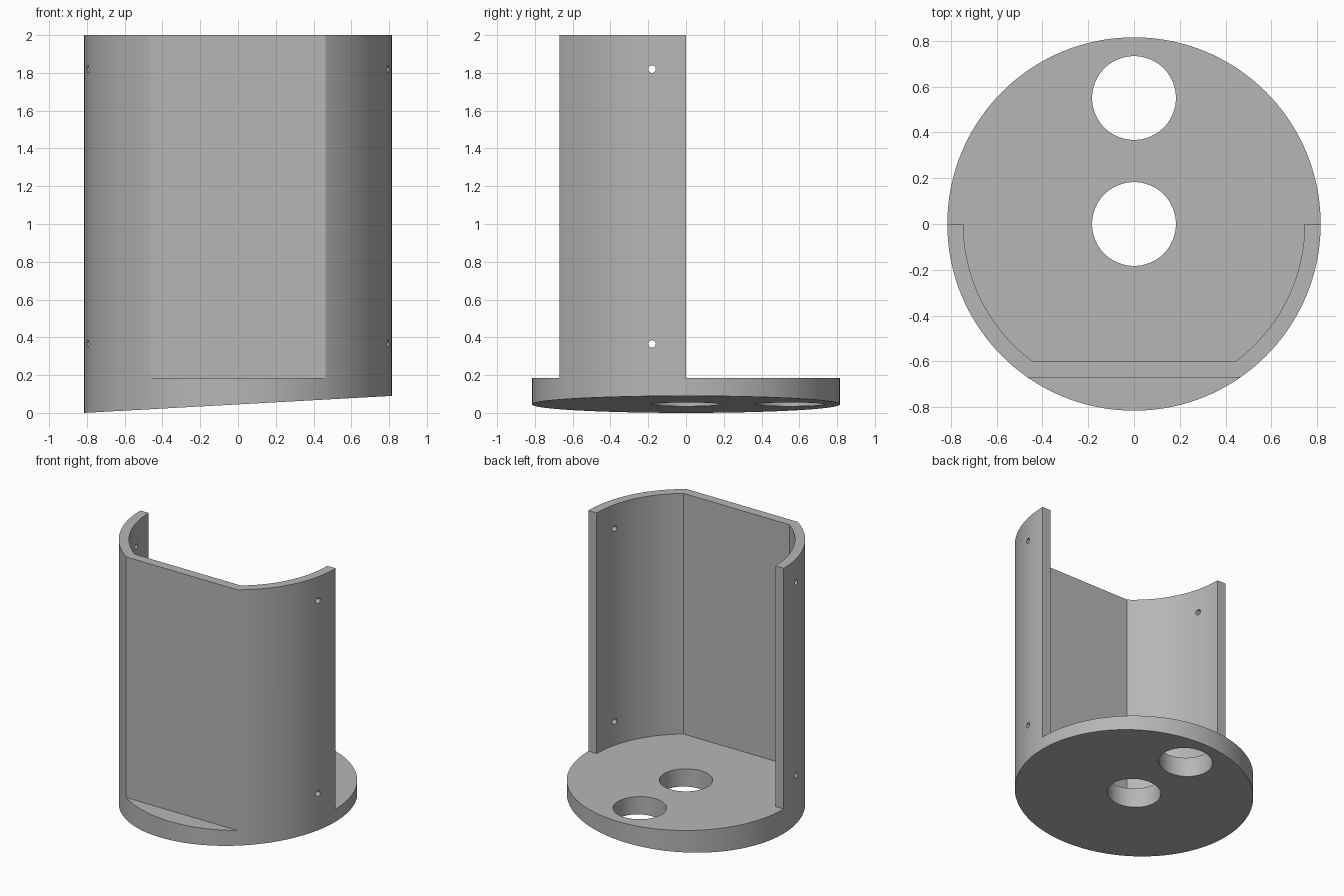
import bpy, bmesh, math
from mathutils import Matrix

R_OUT, R_IN = 0.815, 0.745      # shell radii
FLAT_OUT, FLAT_IN = -0.67, -0.60  # front flat panel, outer and inner side
FLOOR, TOP = 0.185, 2.0

if "Cube" in bpy.data.objects:
    bpy.data.objects.remove(bpy.data.objects["Cube"], do_unlink=True)

grey = bpy.data.materials.new("plain grey")
grey.use_nodes = True
colour = (0.47, 0.47, 0.47, 1)
grey.diffuse_color = colour
grey.node_tree.nodes["Principled BSDF"].inputs["Base Color"].default_value = colour


def prism(name, outline, z0, z1):
    """Solid made by raising a closed outline from z0 to z1."""
    bm = bmesh.new()
    low = bm.faces.new([bm.verts.new((x, y, z0)) for x, y in outline])
    up = bmesh.ops.extrude_face_region(bm, geom=[low])["geom"]
    for v in up:
        if isinstance(v, bmesh.types.BMVert):
            v.co.z = z1
    bmesh.ops.recalc_face_normals(bm, faces=bm.faces)
    mesh = bpy.data.meshes.new(name)
    bm.to_mesh(mesh)
    bm.free()
    mesh.materials.append(grey)
    ob = bpy.data.objects.new(name, mesh)
    bpy.context.collection.objects.link(ob)
    return ob


def arc(r, a0, a1, n, cx=0, cy=0):
    return [(cx + r * math.cos(a0 + (a1 - a0) * i / n),
             cy + r * math.sin(a0 + (a1 - a0) * i / n)) for i in range(n + 1)]


def circle(r, n, cx=0, cy=0):
    return arc(r, 0, math.tau, n, cx, cy)[:-1]


# Full round body with a sloping underside
body = prism("round_base_with_shell", circle(R_OUT, 144), 0, TOP)
for v in body.data.vertices:
    if v.co.z < 0.01:
        v.co.z = 0.045 * (1 + v.co.x / R_OUT)

# Cavity and open back
bend = math.asin(-FLAT_IN / R_IN)
cavity = (arc(R_IN, 0, -bend, 24) + arc(R_IN, bend - math.pi, -math.pi, 24)
          + [(-1, 0), (-1, 1), (1, 1), (1, 0)])
cutters = [prism("cavity_cutter", cavity, FLOOR, TOP + 0.2)]

# Flat front panel
front = [(-1, -1), (1, -1), (1, FLAT_OUT), (-1, FLAT_OUT)]
cutters.append(prism("front_cutter", front, FLOOR, TOP + 0.2))

# Two large holes through the base
for y in (0, 0.55):
    cutters.append(prism("base_hole_cutter", circle(0.183, 64, 0, y), -0.2, 0.4))

# Small screw holes through both side walls
for z in (0.365, 1.82):
    pin = prism("screw_hole_cutter", circle(0.02, 24), -1, 1)
    pin.data.transform(Matrix.Translation((0, -0.18, z)) @ Matrix.Rotation(math.pi / 2, 4, 'Y'))
    cutters.append(pin)

bpy.ops.object.select_all(action='DESELECT')
bpy.context.view_layer.objects.active = body
body.select_set(True)
for cutter in cutters:
    cutter.hide_render = True
    mod = body.modifiers.new(cutter.name, 'BOOLEAN')
    mod.operation = 'DIFFERENCE'
    mod.solver = 'EXACT'
    mod.object = cutter
    bpy.ops.object.modifier_apply(modifier=mod.name)
    bpy.data.objects.remove(cutter, do_unlink=True)

bpy.ops.object.shade_smooth_by_angle(angle=math.radians(25))
